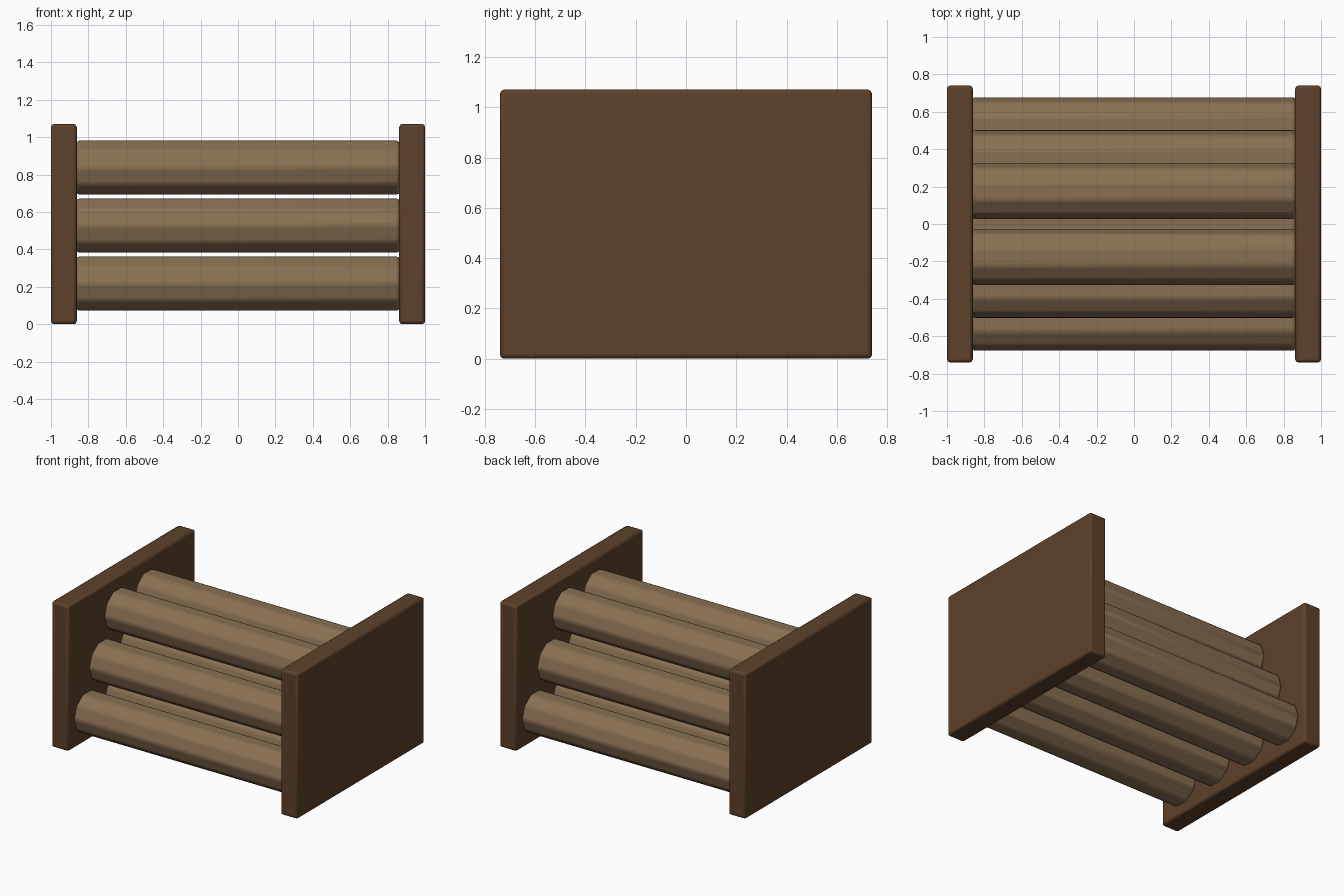
import bpy, math

if "Cube" in bpy.data.objects:
    bpy.data.objects.remove(bpy.data.objects["Cube"])

ROW_STEP, LOG_STEP = 0.31, 0.352


def material(name, rgb):
    m = bpy.data.materials.new(name)
    m.diffuse_color = (*rgb, 1)
    m.use_nodes = True
    m.node_tree.nodes["Principled BSDF"].inputs["Base Color"].default_value = m.diffuse_color
    return m


dark_wood = material("dark_wood", (0.11, 0.053, 0.023))
log_wood = material("log_wood", (0.25, 0.16, 0.085))


def finish(obj, name, mat, width):
    obj.name = name
    obj.data.materials.append(mat)
    bpy.ops.object.transform_apply(location=False, rotation=True, scale=True)
    bevel = obj.modifiers.new("soft_edges", 'BEVEL')
    bevel.width = width
    bevel.segments = 2
    bevel.limit_method = 'ANGLE'
    bevel.angle_limit = math.radians(30)
    bpy.ops.object.shade_smooth_by_angle(angle=math.radians(35))


# Two upright end panels
for side, label in ((-1, "left"), (1, "right")):
    bpy.ops.mesh.primitive_cube_add(size=1, location=(side * 0.931, 0, 0.535))
    panel = bpy.context.object
    panel.scale = (0.138, 1.48, 1.07)
    finish(panel, label + "_end_panel", dark_wood, 0.016)

# Pyramid of ten-sided logs: four, three, two
for row, count in enumerate((4, 3, 2)):
    for i in range(count):
        y = (i - (count - 1) / 2) * LOG_STEP
        z = 0.217 + row * ROW_STEP
        bpy.ops.mesh.primitive_cylinder_add(
            vertices=10, radius=0.152, depth=1.726,
            location=(0, y, z), rotation=(0, math.pi / 2, 0))
        finish(bpy.context.object, f"log_row{row + 1}_{i + 1}", log_wood, 0.015)
